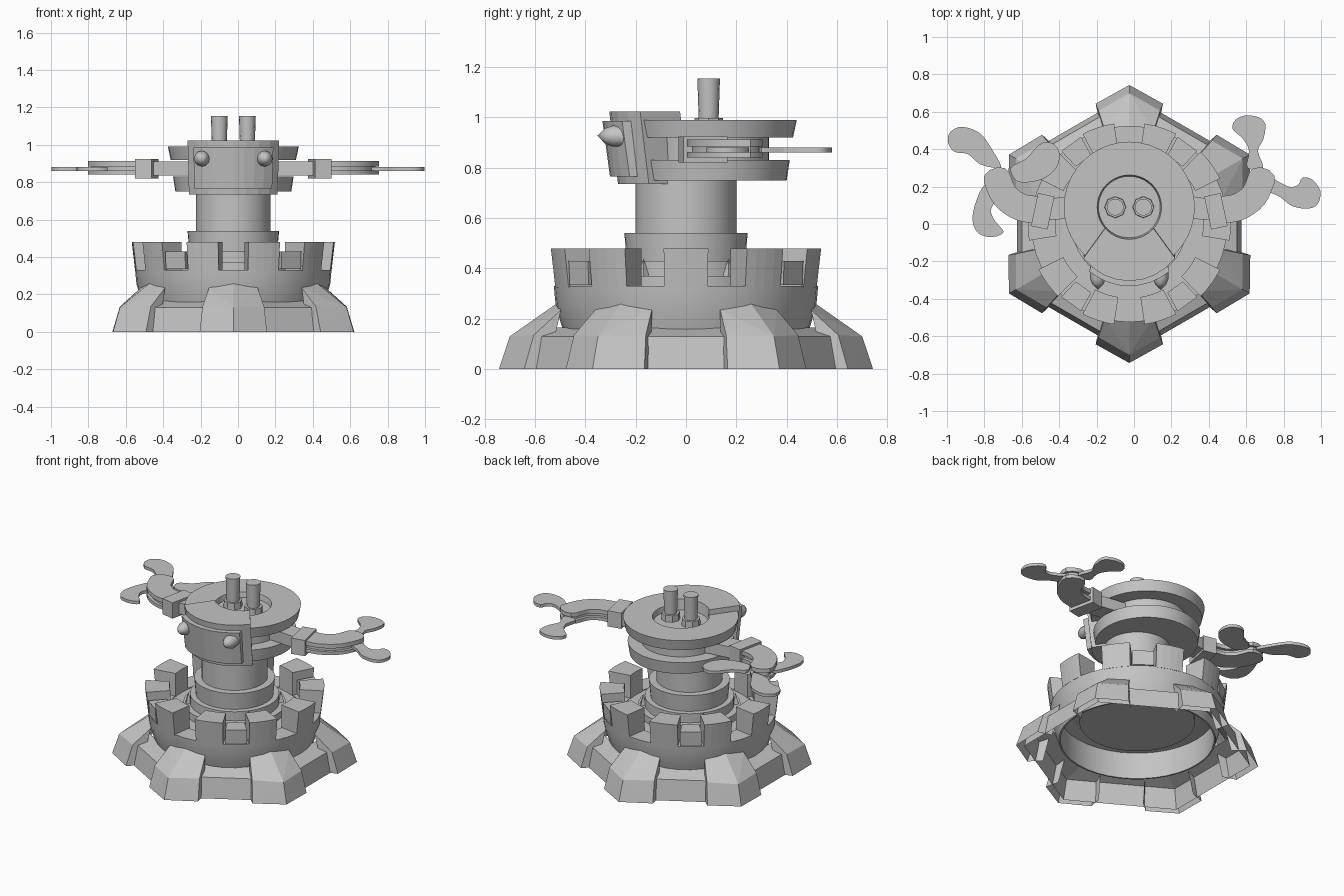
import bpy, bmesh, math
from mathutils import Vector, Matrix

if "Cube" in bpy.data.objects:
    bpy.data.objects.remove(bpy.data.objects["Cube"])

CX = -0.025   # tower axis
HY = 0.09     # head axis offset in y
stone = bpy.data.materials.new("grey_stone")
stone.diffuse_color = (0.55, 0.55, 0.55, 1)
stone.use_nodes = True
stone.node_tree.nodes["Principled BSDF"].inputs["Base Color"].default_value = stone.diffuse_color


def finish(bm, name, smooth=False):
    bmesh.ops.recalc_face_normals(bm, faces=bm.faces)
    me = bpy.data.meshes.new(name)
    bm.to_mesh(me)
    bm.free()
    ob = bpy.data.objects.new(name, me)
    bpy.context.collection.objects.link(ob)
    me.materials.append(stone)
    if smooth:
        bpy.ops.object.select_all(action='DESELECT')
        ob.select_set(True)
        bpy.context.view_layer.objects.active = ob
        bpy.ops.object.shade_smooth_by_angle(angle=math.radians(32))
    return ob


def revolve(name, prof, x=CX, y=0, n=40, ring=False, smooth=True):
    """Turn an (r, z) profile; ring=True closes the profile into a tube."""
    bm = bmesh.new()
    rows = []
    for r, z in prof:
        if r == 0:
            rows.append([bm.verts.new((x, y, z))] * n)
        else:
            rows.append([bm.verts.new((x + r * math.cos(2 * math.pi * i / n),
                                       y + r * math.sin(2 * math.pi * i / n), z)) for i in range(n)])
    pairs = list(zip(rows, rows[1:]))
    if ring:
        pairs.append((rows[-1], rows[0]))
    for a, b in pairs:
        for i in range(n):
            j = (i + 1) % n
            bm.faces.new(list(dict.fromkeys([a[i], a[j], b[j], b[i]])))
    return finish(bm, name, smooth)


def loft(name, low, high, smooth=False):
    """Solid between two matching outlines of 3D points."""
    bm = bmesh.new()
    a = [bm.verts.new(p) for p in low]
    b = [bm.verts.new(p) for p in high]
    caps = [bm.faces.new(a), bm.faces.new(b)]
    for i in range(len(a)):
        j = (i + 1) % len(a)
        bm.faces.new((a[i], a[j], b[j], b[i]))
    bmesh.ops.triangulate(bm, faces=caps)
    return finish(bm, name, smooth)


def plate(name, pts, z0, z1):
    return loft(name, [(x, y, z0) for x, y in pts], [(x, y, z1) for x, y in pts], True)


def sector(name, a, half, r_in, low, high, n=4):
    """Ring segment; low and high are (outer radius, z)."""
    def outline(ro, z):
        angs = [math.radians(a - half + 2 * half * i / n) for i in range(n + 1)]
        pts = [(ro, t) for t in angs] + [(r_in, t) for t in reversed(angs)]
        return [(CX + r * math.cos(t), r * math.sin(t), z) for r, t in pts]
    return loft(name, outline(*low), outline(*high))


def smooth_path(P, closed=False, n=4):
    """Catmull-Rom curve through 2D points."""
    P = [Vector(p) for p in P]
    m = len(P)
    get = (lambda i: P[i % m]) if closed else (lambda i: P[min(max(i, 0), m - 1)])
    pts = []
    for i in range(m if closed else m - 1):
        p0, p1, p2, p3 = get(i - 1), get(i), get(i + 1), get(i + 2)
        for k in range(n):
            t = k / n
            pts.append(0.5 * (2 * p1 + (p2 - p0) * t + (2 * p0 - 5 * p1 + 4 * p2 - p3) * t * t
                              + (3 * p1 - p0 - 3 * p2 + p3) * t ** 3))
    return pts if closed else pts + [P[-1]]


def ribbon(path, w):
    """Outline of a curved strip with half width w and a rounded tip."""
    pts = smooth_path(path)
    left, right = [], []
    for i, p in enumerate(pts):
        d = (pts[min(i + 1, len(pts) - 1)] - pts[max(i - 1, 0)]).normalized()
        nrm = Vector((-d.y, d.x))
        left.append(p + nrm * w)
        right.append(p - nrm * w)
    tip = [pts[-1] + nrm * w * math.cos(math.pi * k / 5) + d * w * 0.7 * math.sin(math.pi * k / 5)
           for k in range(1, 5)]
    return [tuple(p) for p in left + tip + right[::-1]]


# sloped hexagonal skirt, an open shell underneath
k = 1 / math.cos(math.pi / 6)
skirt = revolve("base_skirt", [(0.60 * k, 0), (0.575 * k, 0.13), (0.47 * k, 0.165)], x=0, n=6, smooth=False)
skirt.rotation_euler.z = math.pi / 6
skirt.location.x = CX

# corner buttresses, open underneath
for i in range(6):
    bm = bmesh.new()
    rot = Matrix.Translation((CX, 0, 0)) @ Matrix.Rotation(math.radians(30 + 60 * i), 4, 'Z')
    pts = [(0.743, 0, 0), (0.70, 0, 0.13), (0.515, 0, 0.26)]
    for s in (-1, 1):
        pts += [(0.643, s * 0.18, 0), (0.605, s * 0.165, 0.135), (0.497, s * 0.13, 0.235), (0.55, s * 0.16, 0)]
    for p in pts:
        bm.verts.new(rot @ Vector(p))
    bmesh.ops.convex_hull(bm, input=bm.verts)
    bmesh.ops.recalc_face_normals(bm, faces=bm.faces)
    out = rot.to_3x3() @ Vector((1, 0, 0))
    hidden = [f for f in bm.faces if f.normal.z < -0.5 or f.normal.dot(out) < -0.5]
    bmesh.ops.delete(bm, geom=hidden, context='FACES')
    finish(bm, "corner_buttress")

# round tower wall and inner floor
revolve("tower_wall", [(0.475, 0.11), (0.495, 0.175), (0.518, 0.255), (0.525, 0.33),
                       (0.40, 0.33), (0.40, 0.30), (0.47, 0.29), (0.465, 0.11)], ring=True)
revolve("tower_floor", [(0, 0.235), (0.35, 0.235), (0.35, 0.30), (0.41, 0.30), (0.41, 0.325), (0, 0.325)])

# battlements, with low blocks in four of the gaps
for i in range(10):
    sector("merlon", 36 * i, 9.4, 0.395, (0.525, 0.325), (0.543, 0.48))
for a in (54, 126, 234, 306):
    sector("gap_block", a, 7, 0.42, (0.528, 0.335), (0.533, 0.43), 1)

# column with stepped foot
revolve("column", [(0, 0.32), (0.31, 0.32), (0.31, 0.37), (0.27, 0.37), (0.27, 0.43), (0.235, 0.43),
                   (0.245, 0.54), (0.20, 0.54), (0.20, 0.76), (0, 0.76)])

# small spikes on the column foot
for a in (37, 143, 217, 323):
    t = math.radians(a)
    revolve("foot_spike", [(0, 0.33), (0.035, 0.33), (0, 0.44)], CX + 0.28 * math.cos(t),
            0.28 * math.sin(t), 4, smooth=False)

# head: lower disc, core, and upper disc with a round recess
revolve("lower_disc", [(0, 0.75), (0.31, 0.75), (0.322, 0.83), (0, 0.83)], y=HY)
revolve("head_core", [(0, 0.82), (0.24, 0.82), (0.24, 0.93), (0, 0.93)], y=HY)
revolve("upper_disc", [(0, 0.92), (0.335, 0.92), (0.35, 0.99), (0.172, 0.99), (0.165, 0.955), (0, 0.955)], y=HY)
for x in (-0.10, 0.05):
    revolve("pin_collar", [(0, 0.95), (0.058, 0.95), (0.056, 0.998), (0, 0.998)], x, HY, 8, smooth=False)
    revolve("top_pin", [(0, 0.95), (0.038, 0.95), (0.045, 1.155), (0, 1.155)], x, HY, 16)


def arc(r, half, cy=0, n=8):
    return [(r * math.sin(half * (2 * i / n - 1)), cy - r * math.cos(half * (2 * i / n - 1))) for i in range(n + 1)]


def leaning(name, pts, z0, z1, lean):
    loft(name, [(CX + x * 0.97, y + lean, z0) for x, y in pts], [(CX + x, y, z1) for x, y in pts])


# wedge-shaped face block and curved visor
wedge = arc(0.305, 0.93) + arc(0.172, 0.85, HY)[::-1]
leaning("face_block", wedge, 0.735, 1.024, 0.035)
visor = arc(0.332, 0.70) + [(0.2, -0.2), (-0.2, -0.2)]
leaning("visor", visor, 0.765, 0.985, 0.03)

# eye spikes
for s in (-1, 1):
    ob = revolve("eye_spike", [(0, -0.03), (0.04, -0.03), (0.042, 0.02), (0.03, 0.05), (0, 0.08)], 0, 0, 12)
    ob.rotation_euler.x = math.radians(88)
    ob.location = (CX + s * 0.168, -0.272, 0.925)

# arms: upper arm, clamp and two-layer forearm
c, sn = math.cos(math.radians(12)), math.sin(math.radians(12))
for s in (-1, 1):
    def side(pts):
        return [(CX + s * x, y) for x, y in pts]
    plate("upper_arm", side([(0.18, 0.17), (0.46, 0.13), (0.44, 0.02), (0.18, 0.04)]), 0.835, 0.91)
    box = [(0.463 + u * c - v * sn, 0.068 + u * sn + v * c)
           for u, v in ((-0.045, -0.09), (0.045, -0.09), (0.045, 0.09), (-0.045, 0.09))]
    plate("arm_clamp", side(box), 0.82, 0.925)
    path = [(0.48, 0.075), (0.58, 0.09), (0.665, 0.15), (0.71, 0.25)]
    plate("forearm_top", side(ribbon(path, 0.073)), 0.885, 0.912)
    plate("forearm_core", side(ribbon(path, 0.053)), 0.855, 0.888)
    plate("forearm_bottom", side(ribbon(path, 0.073)), 0.84, 0.862)

# thin hooked blades
blades = {
    "right_rear_blade": [(.604, .30), (.615, .39), (.583, .455), (.527, .508), (.542, .556), (.594, .58),
                         (.663, .572), (.702, .535), (.692, .455), (.662, .39), (.69, .30)],
    "right_outer_blade": [(.72, .25), (.824, .2), (.877, .209), (.9, .247), (.952, .238), (.997, .176),
                          (.982, .107), (.93, .082), (.845, .096), (.78, .145), (.70, .187)],
    "left_outer_blade": [(-.74, .30), (-.824, .32), (-.888, .374), (-.957, .385), (-.992, .428),
                         (-.99, .481), (-.941, .517), (-.877, .511), (-.813, .476), (-.76, .40), (-.71, .31)],
    "left_front_blade": [(-.79, .214), (-.84, .134), (-.864, .027), (-.834, -.048), (-.76, -.07),
                         (-.697, -.043), (-.743, .016), (-.765, .08), (-.72, .16)],
    "left_inner_blade": [(-.66, .30), (-.578, .348), (-.513, .42), (-.46, .438), (-.41, .41),
                         (-.398, .348), (-.428, .283), (-.503, .235), (-.62, .225)],
}
for name, pts in blades.items():
    plate(name, smooth_path(pts, True, 3), 0.86, 0.88)
